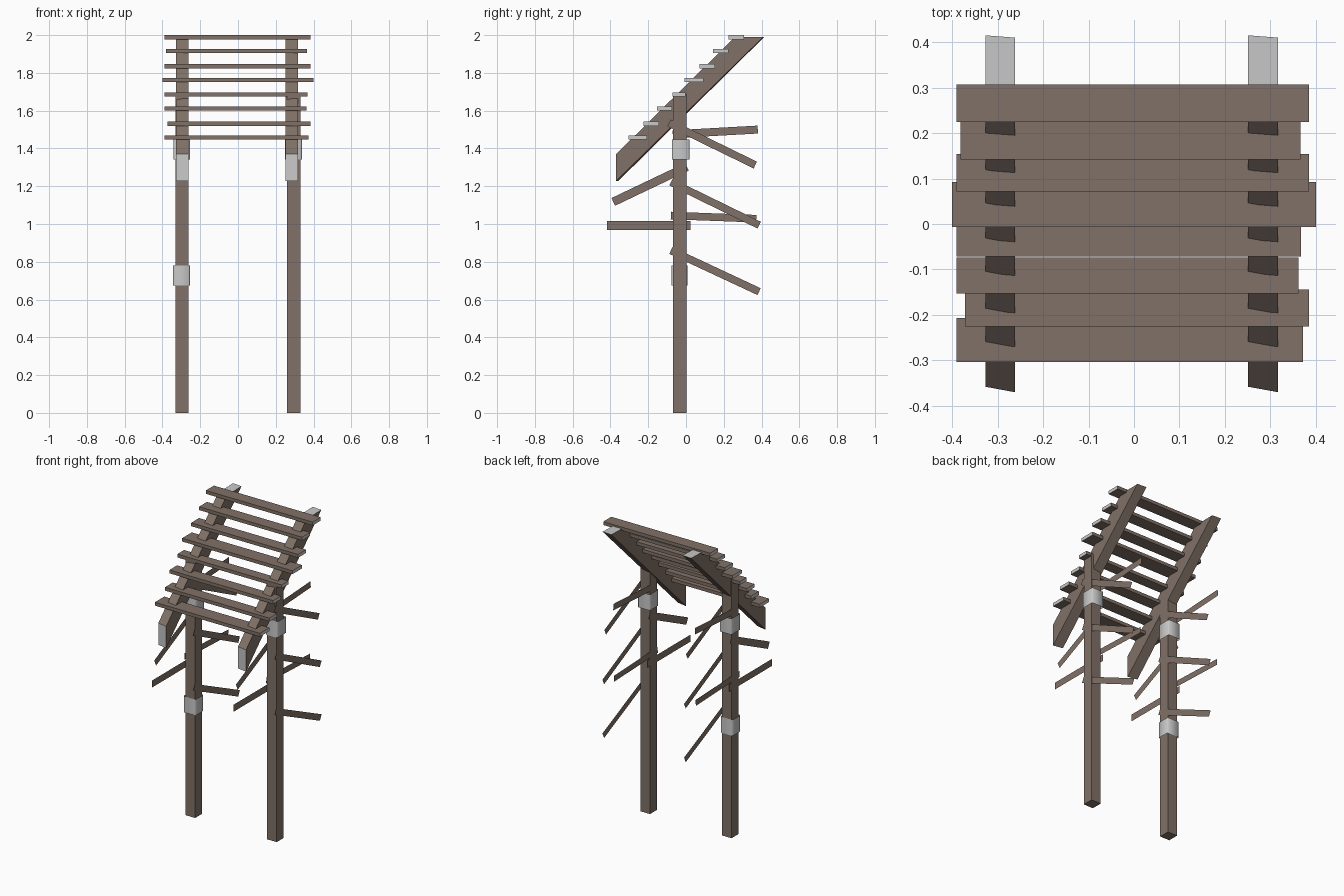
import bpy, bmesh, math
from mathutils import Vector

if "Cube" in bpy.data.objects:
    bpy.data.objects.remove(bpy.data.objects["Cube"])


def material(name, rgb):
    m = bpy.data.materials.new(name)
    m.diffuse_color = (*rgb, 1)
    m.use_nodes = True
    m.node_tree.nodes["Principled BSDF"].inputs["Base Color"].default_value = m.diffuse_color
    return m


WOOD = material("weathered_brown_wood", (0.218, 0.165, 0.136))
GREY = material("pale_grey", (0.58, 0.58, 0.58))


def make(name, verts, faces, mats, grey=()):
    me = bpy.data.meshes.new(name)
    me.from_pydata(verts, [], faces)
    for m in mats:
        me.materials.append(m)
    for i in grey:
        me.polygons[i].material_index = 1
    bm = bmesh.new()
    bm.from_mesh(me)
    if len(faces) > 1:
        bmesh.ops.recalc_face_normals(bm, faces=bm.faces)
    bm.to_mesh(me)
    bm.free()
    ob = bpy.data.objects.new(name, me)
    bpy.context.collection.objects.link(ob)
    return ob


def prism(name, x0, x1, profile, mats, grey=()):
    """Extrude a four-point (y, z) profile along x. Faces: two ends, then four sides."""
    verts = [(x, y, z) for x in (x0, x1) for y, z in profile]
    faces = [(3, 2, 1, 0), (4, 5, 6, 7)]
    faces += [(i, (i + 1) % 4, (i + 1) % 4 + 4, i + 4) for i in range(4)]
    return make(name, verts, faces, mats, grey)


def rect(y0, y1, z0, z1):
    return [(y0, z0), (y1, z0), (y1, z1), (y0, z1)]


# open sleeve wrapped round a post, corners clipped and smooth shaded
def band(name, x0, x1, y0, y1, z0, z1, c=0.006):
    ring = [(x0 + c, y0), (x1 - c, y0), (x1, y0 + c), (x1, y1 - c),
            (x1 - c, y1), (x0 + c, y1), (x0, y1 - c), (x0, y0 + c)]
    n = len(ring)
    verts = [(x, y, z) for z in (z0, z1) for x, y in ring]
    faces = [(i, (i + 1) % n, (i + 1) % n + n, i + n) for i in range(n)]
    ob = make(name, verts, faces, [GREY])
    for p in ob.data.polygons:
        p.use_smooth = True


# flat side branches: start (y, z), end (y, z), width, post face (-1 left, 1 right)
BRANCHES = [
    ((-0.385, 1.117), (0.005, 1.303), 0.045, -1),
    ((-0.418, 0.992), (0.025, 0.992), 0.046, -1),
    ((-0.07, 1.475), (0.38, 1.5), 0.042, -1),
    ((-0.09, 1.535), (0.367, 1.312), 0.04, 1),
    ((-0.08, 1.222), (0.387, 0.994), 0.04, 1),
    ((-0.08, 1.045), (0.372, 1.028), 0.04, -1),
    ((-0.08, 0.86), (0.387, 0.642), 0.04, 1),
]

# posts, rafters and branches on each side
for side, px0, px1, rx0, rx1 in (("left", -0.332, -0.262, -0.327, -0.262),
                                 ("right", 0.260, 0.330, 0.251, 0.317)):
    prism(side + "_post", px0, px1, rect(-0.07, 0.002, 0, 1.687), [WOOD])
    # rafter with plumb-cut lower end and level-cut upper end, both pale
    raf = prism(side + "_rafter", rx0, rx1,
                [(-0.358, 1.228), (0.415, 1.991), (0.262, 1.988), (-0.358, 1.37)],
                [WOOD, GREY], grey=(3, 5))
    for v in raf.data.vertices:   # ends are cut slightly out of square
        if v.co.x > (rx0 + rx1) / 2:
            v.co.y -= 0.012 if v.co.y < 0 else 0.005
    band(side + "_upper_band", px0 - 0.01, px1 + 0.008, -0.075, 0.018, 1.342, 1.447)
    for i, (a, b, w, face) in enumerate(BRANCHES):
        x = px1 - 0.001 if face > 0 else px0 + 0.001
        a, b = Vector(a), Vector(b)
        d = (b - a).normalized()
        n = Vector((-d.y, d.x)) * w / 2
        pts = [(x, p.x, p.y) for p in (a - n, b - n, b + n, a + n)]
        make(f"{side}_branch_{i + 1}", pts, [(0, 1, 2, 3)], [WOOD])

band("left_lower_band", -0.343, -0.255, -0.077, 0.008, 0.675, 0.78)

# roof slats with pale sawn ends: x0, x1, y0, y1, middle z
SLATS = [
    (-0.39, 0.372, -0.304, -0.207, 1.458),
    (-0.372, 0.385, -0.225, -0.144, 1.531),
    (-0.39, 0.362, -0.153, -0.074, 1.612),
    (-0.39, 0.367, -0.072, -0.002, 1.685),
    (-0.40, 0.40, -0.007, 0.092, 1.762),
    (-0.39, 0.385, 0.072, 0.154, 1.835),
    (-0.382, 0.366, 0.142, 0.224, 1.916),
    (-0.39, 0.385, 0.224, 0.307, 1.989),
]
for i, (x0, x1, y0, y1, z) in enumerate(SLATS):
    prism(f"roof_slat_{i + 1}", x0, x1, rect(y0, y1, z - 0.011, z + 0.011),
          [WOOD, GREY], grey=(0, 1))
